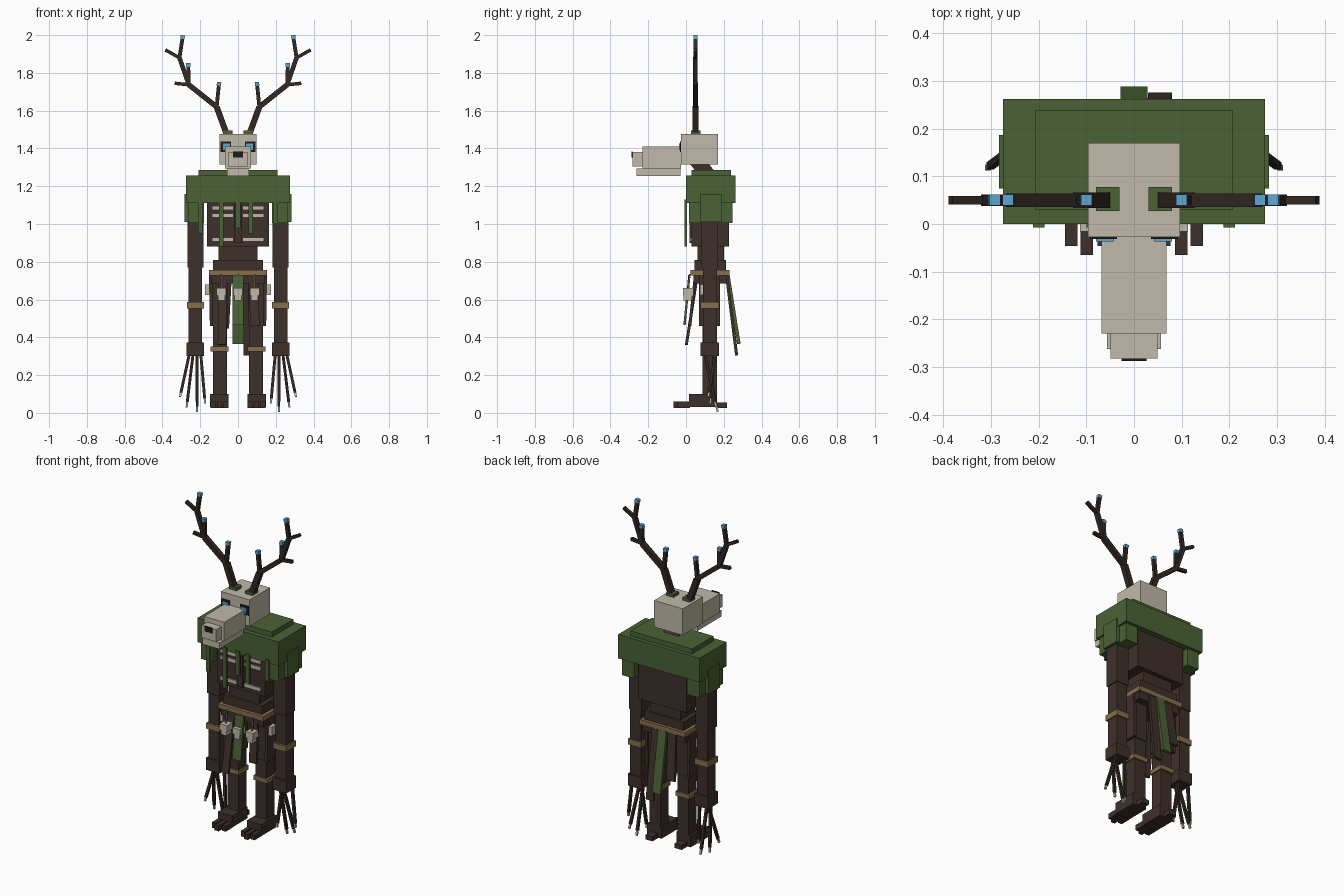
import bpy
from mathutils import Vector, Matrix

default = bpy.data.objects.get("Cube")
if default:
    bpy.data.objects.remove(default, do_unlink=True)


def material(name, r, g, b):
    mat = bpy.data.materials.new(name)
    mat.use_nodes = True
    mat.diffuse_color = (r, g, b, 1)
    shader = next(n for n in mat.node_tree.nodes if n.type == 'BSDF_PRINCIPLED')
    shader.inputs["Base Color"].default_value = (r, g, b, 1)
    return mat


BARK = material("bark brown", .048, .030, .024)
ANTLER = material("antler brown", .032, .022, .018)
MOSS = material("moss green", .069, .122, .035)
BONE = material("bone", .53, .49, .40)
ROPE = material("rope tan", .24, .16, .075)
BLUE = material("glowing blue", .12, .38, .65)
DARK = material("socket dark", .015, .011, .010)

CORNERS = [(x, y, z) for x in (-.5, .5) for y in (-.5, .5) for z in (-.5, .5)]
FACES = [(0, 1, 3, 2), (4, 6, 7, 5), (0, 4, 5, 1), (2, 3, 7, 6), (0, 2, 6, 4), (1, 5, 7, 3)]


def block(name, mat, matrix, mirror):
    mesh = bpy.data.meshes.new(name)
    mesh.from_pydata([matrix @ Vector(c) for c in CORNERS], [], FACES)
    mesh.materials.append(mat)
    obj = bpy.data.objects.new(name, mesh)
    bpy.context.collection.objects.link(obj)
    if mirror:
        mod = obj.modifiers.new("Mirror", 'MIRROR')
        mod.use_mirror_merge = False
    return obj


def box(name, mat, x, y, z, mirror=False):
    """Axis-aligned box; a single x value means symmetric about the centre."""
    if not isinstance(x, tuple):
        x = (-x, x)
    spans = (x, y, z)
    centre = Matrix.Translation([sum(s) / 2 for s in spans])
    size = Matrix.Diagonal([s[1] - s[0] for s in spans] + [1])
    return block(name, mat, centre @ size, mirror)


def pair(name, mat, x, y, z):
    return box(name, mat, x, y, z, mirror=True)


def bar(name, mat, start, end, width, depth, mirror=False):
    """Square bar running from start to end."""
    a, b = Vector(start), Vector(end)
    axis = (b - a).normalized()
    side = Vector((0, 1, 0)).cross(axis).normalized()
    frame = Matrix((side, axis.cross(side), axis)).transposed().to_4x4()
    size = Matrix.Diagonal((width, depth, (b - a).length, 1))
    return block(name, mat, Matrix.Translation((a + b) / 2) @ frame @ size, mirror)


# Skull head
box("skull", BONE, x=.097, y=(-.027, .17), z=(1.315, 1.477))
box("muzzle", BONE, x=.068, y=(-.23, -.027), z=(1.295, 1.41))
box("muzzle_tip", BONE, x=.049, y=(-.282, -.23), z=(1.305, 1.38))
box("lower_jaw", BONE, x=.057, y=(-.262, -.03), z=(1.255, 1.293))
box("nose", DARK, x=.026, y=(-.288, -.282), z=(1.352, 1.385))
pair("eye_socket", DARK, x=(.036, .092), y=(-.032, -.027), z=(1.38, 1.437))
pair("eye", BLUE, x=(.042, .08), y=(-.037, -.032), z=(1.392, 1.425))
bar("neck", BARK, (0, .13, 1.24), (0, .04, 1.36), .1, .08)

# Antlers: chains of bars with glowing tips
pair("antler_moss", MOSS, x=(.03, .08), y=(.027, .078), z=(1.475, 1.495))
BASE, LOW, ELBOW, HIGH, TOP = (.058, 1.47), (.113, 1.62), (.26, 1.737), (.31, 1.88), (.292, 1.995)


def antler(name, start, end, width, tip=False):
    a, b = (Vector((p[0], .05, p[1])) for p in (start, end))
    bar(name, ANTLER, a, b, width, width, True)
    if tip:
        bar(name + "_tip", BLUE, b - (b - a).normalized() * .016, b + Vector((0, 0, .004)),
            width + .003, width + .003, True)


antler("antler_stem", BASE, LOW, .032)
antler("antler_beam", LOW, ELBOW, .028)
antler("antler_upper_beam", ELBOW, HIGH, .024)
antler("antler_crown", HIGH, TOP, .02, tip=True)
antler("antler_inner_prong", LOW, (.1, 1.748), .02, tip=True)
antler("antler_middle_prong", ELBOW, (.264, 1.848), .02, tip=True)
antler("antler_outer_prong", ELBOW, (.335, 1.745), .018)
antler("antler_crown_prong", HIGH, (.385, 1.922), .018)

# Moss mantle and its hanging pieces
box("mantle", MOSS, x=.275, y=(0, .262), z=(1.11, 1.257))
box("mantle_top", MOSS, x=.208, y=(.03, .238), z=(1.257, 1.287))
pair("shoulder_drape", MOSS, x=(.18, .262), y=(.015, .245), z=(1.005, 1.11))
pair("side_drape", MOSS, x=(.262, .283), y=(.075, .187), z=(1.01, 1.158))
for i, (x, bottom) in enumerate([(-.2, .95), (-.088, .88), (0, .98), (.068, .95), (.2, 1.0)]):
    box(f"moss_strand_{i}", MOSS, x=(x - .012, x + .012), y=(-.007, .006), z=(bottom, 1.13))

# Torso with ribs
box("chest", BARK, x=.163, y=(.03, .227), z=(.88, 1.12))
for z in (1.085, 1.045, .918):
    pair("rib", BONE, x=(.025, .138), y=(.022, .03), z=(z - .011, z + .011))
box("breastbone", BARK, x=.018, y=(.018, .03), z=(.9, 1.11))
box("waist", BARK, x=.103, y=(.06, .2), z=(.8, .89))
box("hips", BARK, x=.132, y=(.045, .212), z=(.755, .81))
box("belt", ROPE, x=.153, y=(.025, .23), z=(.728, .757))
box("pelvis", BARK, x=.143, y=(.04, .215), z=(.685, .728))

# Hanging skirt strips
bar("front_moss_strip", MOSS, (0, .018, .73), (0, -.008, .465), .058, .012)
bar("back_moss_strip", MOSS, (0, .222, .73), (0, .28, .365), .056, .018)
bar("back_left_strip", BARK, (.05, .215, .73), (.055, .268, .305), .05, .016)
bar("back_right_strip", BARK, (-.06, .215, .73), (-.075, .25, .45), .055, .016)
bar("front_right_strip", BARK, (-.08, .06, .73), (-.085, .002, .36), .045, .015)
bar("front_left_strip", BARK, (.08, .05, .73), (.09, .02, .46), .05, .015)
bar("side_strip", BARK, (.145, .125, .73), (.14, .125, .46), .018, .11, True)

# Trophy skulls on the belt
for x in (-.088, 0, .088):
    box("trophy_skull", BONE, x=(x - .025, x + .025), y=(-.016, .036), z=(.622, .66))
    box("trophy_jaw", BONE, x=(x - .018, x + .018), y=(-.012, .03), z=(.595, .622))
    bar("trophy_cord", ROPE, (x, .02, .735), (x, .01, .655), .008, .008)
pair("side_trophy_skull", BONE, x=(.148, .176), y=(.075, .12), z=(.625, .68))

# Legs and feet
pair("thigh", BARK, x=(.052, .14), y=(.08, .172), z=(.46, .7))
pair("shin", BARK, x=(.057, .133), y=(.087, .165), z=(.05, .46))
pair("knee_wrap", ROPE, x=(.05, .145), y=(.078, .174), z=(.325, .352))
pair("foot", BARK, x=(.05, .147), y=(.015, .165), z=(.03, .1))
pair("heel", BARK, x=(.075, .122), y=(.16, .217), z=(.027, .055))
for x, reach in ((.064, -.046), (.099, -.065), (.132, -.046)):
    pair("toe", BARK, x=(x - .013, x + .013), y=(reach, .02), z=(.027, .06))

# Arms, hands and clawed fingers
pair("upper_arm", BARK, x=(.183, .267), y=(.083, .17), z=(.77, 1.03))
pair("forearm", BARK, x=(.19, .262), y=(.09, .165), z=(.37, .77))
pair("wrist_wrap", ROPE, x=(.181, .27), y=(.078, .174), z=(.552, .587))
pair("hand", BARK, x=(.18, .272), y=(.078, .174), z=(.3, .373))
FINGERS = [(.258, .155, (.307, .118, .085)), (.238, .1, (.272, .16, .03)),
           (.217, .1, (.216, .168, .006)), (.197, .15, (.174, .128, .05))]
for x, y, tip in FINGERS:
    knuckle, tip = Vector((x, y, .31)), Vector(tip)
    claw = knuckle.lerp(tip, .9)
    bar("finger", ANTLER, knuckle, claw, .015, .015, True)
    bar("claw", BONE, claw, tip, .011, .011, True)
